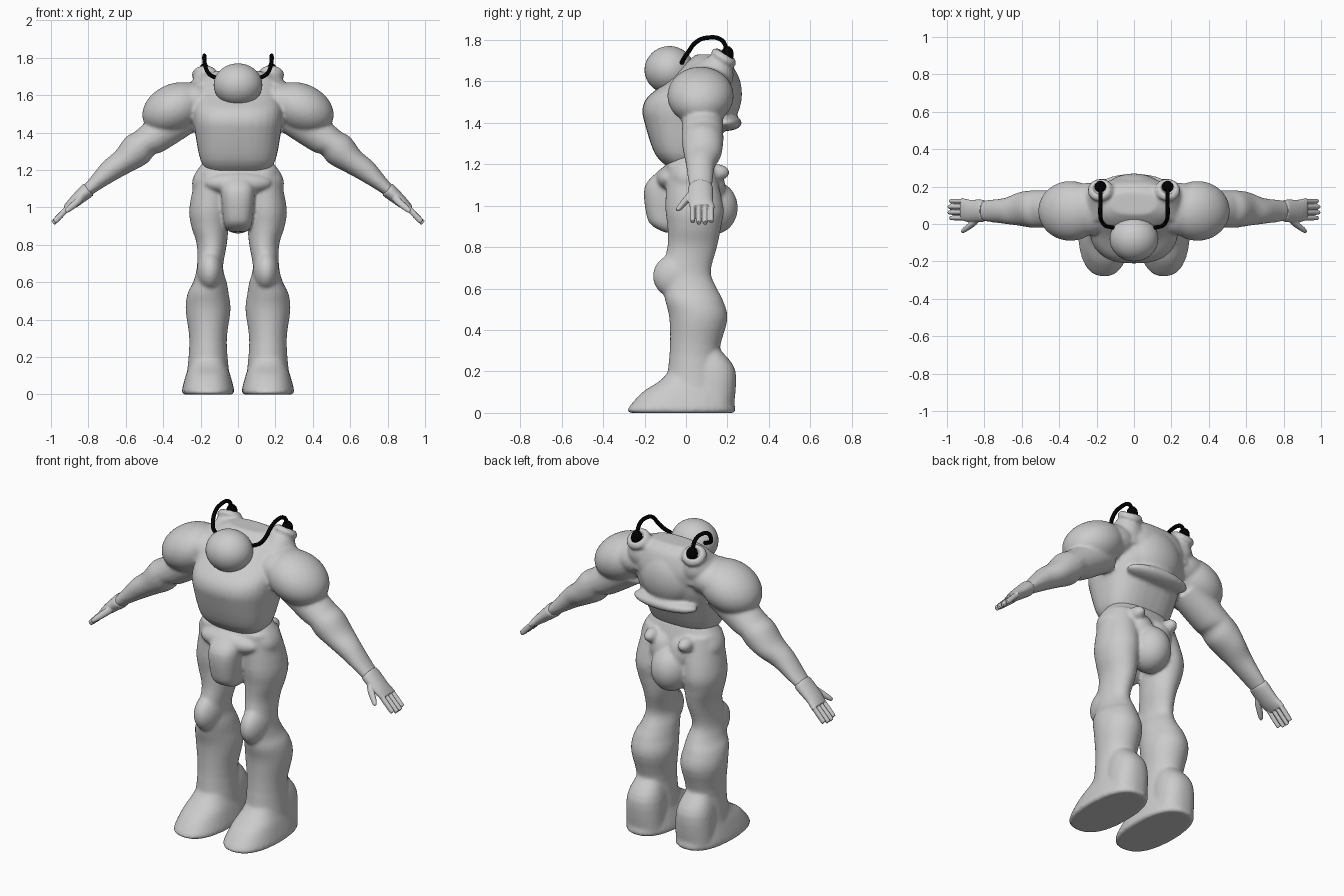
import bpy
import bmesh
import math
from mathutils import Matrix, Vector

cube = bpy.data.objects.get("Cube")
if cube:
    bpy.data.objects.remove(cube)


def make_material(name, value):
    material = bpy.data.materials.new(name)
    material.use_nodes = True
    colour = (value, value, value, 1)
    material.diffuse_color = colour
    shader = material.node_tree.nodes["Principled BSDF"]
    shader.inputs["Base Color"].default_value = colour
    return material


GREY = make_material("light grey", 0.6)
BLACK = make_material("black", 0)
SIDES = {"left": Matrix(), "right": Matrix.Scale(-1, 4, (1, 0, 0))}


def catmull(before, start, end, after, t):
    """Point on the smooth curve between two neighbouring rings."""
    blend = []
    for p, q, r, s in zip(before, start, end, after):
        slope_in, slope_out = (r - p) / 2, (s - q) / 2
        bend = 3 * (r - q) - 2 * slope_in - slope_out
        twist = 2 * (q - r) + slope_in + slope_out
        blend.append(q + t * (slope_in + t * (bend + t * twist)))
    return blend


def superellipse(angle, power):
    cosine, sine = math.cos(angle), math.sin(angle)
    return (math.copysign(abs(cosine) ** (2 / power), cosine),
            math.copysign(abs(sine) ** (2 / power), sine))


def loft(bm, rings, matrix=Matrix(), power=2, steps=4, sides=32):
    """Skin smooth rings given as (height, centre x, centre y, radius x, radius y)."""
    last = len(rings) - 1
    dense = [catmull(rings[max(i - 1, 0)], rings[i], rings[i + 1], rings[min(i + 2, last)], k / steps)
             for i in range(last) for k in range(steps)] + [rings[last]]
    outline = [superellipse(math.tau * k / sides, power) for k in range(sides)]
    loops = [[bm.verts.new(matrix @ Vector((cx + rx * u, cy + ry * v, z))) for u, v in outline]
             for z, cx, cy, rx, ry in dense]
    for lower, upper in zip(loops, loops[1:]):
        for k in range(sides):
            bm.faces.new((lower[k - 1], lower[k], upper[k], upper[k - 1]))
    bm.faces.new(loops[0][::-1])
    bm.faces.new(loops[-1])


def blob(bm, centre, radii, side=Matrix(), tilt=0):
    """Ellipsoid, tilted in degrees about the y axis."""
    matrix = side @ Matrix.Translation(centre) @ Matrix.Rotation(math.radians(tilt), 4, "Y")
    bmesh.ops.create_uvsphere(bm, u_segments=40, v_segments=24, radius=1,
                              matrix=matrix @ Matrix.Diagonal((*radii, 1)))


def finish(bm, name, material, voxel=0, smooth=0):
    """Turn the parts into one object, optionally fused into a single soft skin."""
    bmesh.ops.recalc_face_normals(bm, faces=bm.faces)
    mesh = bpy.data.meshes.new(name)
    bm.to_mesh(mesh)
    bm.free()
    mesh.materials.append(material)
    mesh.shade_smooth()
    obj = bpy.data.objects.new(name, mesh)
    bpy.context.collection.objects.link(obj)
    if voxel:
        fuse = obj.modifiers.new("fuse", "REMESH")
        fuse.mode = "VOXEL"
        fuse.voxel_size = voxel
        fuse.use_smooth_shade = True
        soften = obj.modifiers.new("soften", "SMOOTH")
        soften.factor = 0.5
        soften.iterations = smooth


# Arm frame: local z runs down the arm, local x points to its underside
ARM = Matrix.Translation((.4, .08, 1.43)) @ Matrix.Rotation(math.radians(131), 4, "Y")
# Port frame: local z points up, back and slightly outward
port_direction = Vector((.1, .5, .8))
PORT = Matrix.Translation((.18, .18, 1.71)) @ port_direction.to_track_quat("Z", "Y").to_matrix().to_4x4()

# Torso, its front falling back behind the head
bm = bmesh.new()
loft(bm, [(1.18, 0, 0, .15, .08), (1.25, 0, -.01, .2, .14), (1.4, 0, 0, .23, .2),
          (1.47, 0, .01, .24, .22), (1.53, 0, .03, .24, .21), (1.6, 0, .08, .23, .17),
          (1.69, 0, .11, .2, .11), (1.73, 0, .11, .12, .06)], power=2.6)
# Back shell with its lower lip
blob(bm, centre=(0, .19, 1.4), radii=(.2, .08, .04))
blob(bm, centre=(0, .16, 1.54), radii=(.17, .11, .16))
for side in SIDES.values():
    # Shoulder, collar muscle and port mound
    blob(bm, (.34, .07, 1.53), (.18, .16, .13), side, tilt=25)
    blob(bm, (.24, .08, 1.57), (.15, .14, .1), side)
    blob(bm, (.17, .14, 1.63), (.09, .09, .09), side)
    # Arm
    loft(bm, [(-.12, .03, 0, .1, .1), (.08, .01, 0, .09, .1), (.13, 0, 0, .08, .1),
              (.19, 0, 0, .09, .1), (.28, 0, 0, .07, .09), (.37, -.01, -.01, .06, .07),
              (.48, -.01, -.01, .04, .06), (.56, -.01, -.01, .03, .05)], side @ ARM)
    # Hollow flared port
    loft(bm, [(z, 0, 0, r, r) for z, r in
              ((-.12, .12), (-.02, .06), (0, .07), (.02, .06), (.03, .04), (0, .03))], side @ PORT)
finish(bm, "torso_and_arms", GREY, voxel=.009, smooth=9)

# Hips
bm = bmesh.new()
loft(bm, [(.93, 0, .03, .1, .1), (1.08, 0, .03, .23, .13), (1.16, 0, .02, .24, .13),
          (1.25, 0, .02, .18, .1)], power=2.4)
# Front plate and belt flap
loft(bm, [(.87, 0, -.06, .05, .04), (.9, 0, -.08, .07, .08), (.95, 0, -.09, .08, .1),
          (1.09, 0, -.1, .09, .1), (1.17, 0, -.06, .07, .07)], power=2.5)
blob(bm, centre=(0, -.08, 1.13), radii=(.18, .07, .06))
# Rear pod
blob(bm, centre=(0, .13, .99), radii=(.11, .12, .13))
for side in SIDES.values():
    # Rear pod shoulder and nub
    blob(bm, (.06, .11, 1.09), (.08, .08, .1), side)
    blob(bm, (.11, .15, 1.16), (.04, .06, .04), side)
    # Leg
    loft(bm, [(1.2, .13, .02, .09, .11), (1, .15, .04, .11, .14), (.9, .15, .04, .1, .13),
              (.8, .14, .03, .08, .12), (.68, .15, 0, .07, .12), (.6, .15, .02, .09, .13),
              (.54, .16, .04, .11, .14), (.45, .16, .06, .12, .14), (.28, .16, .04, .1, .12),
              (.05, .16, .04, .12, .15)], side)
    # Knee
    blob(bm, (.15, -.04, .66), (.07, .12, .11), side)
    # Boot toe and sole
    loft(bm, [(0, .16, -.02, .13, .25), (.02, .16, -.02, .14, .26), (.1, .16, 0, .12, .21),
              (.16, .16, .03, .1, .15), (.24, .16, .04, .08, .09)], side, power=2.4)
    # Boot heel
    loft(bm, [(.02, .16, .13, .11, .1), (.2, .16, .13, .1, .11), (.3, .16, .1, .07, .07)],
         side, power=2.3)
finish(bm, "hips_and_legs", GREY, voxel=.009, smooth=9)

# Hands
for label, side in SIDES.items():
    bm = bmesh.new()
    hand = side @ ARM
    # Cuff and palm
    loft(bm, [(.52, -.01, -.01, .04, .05), (.54, -.01, -.01, .04, .06), (.63, -.01, -.01, .03, .06),
              (.68, -.01, 0, .02, .06)], hand)
    # Four fingers, the middle pair longer
    for k in range(4):
        y = .03 * (k - 1.6)
        tip = .78 if k in (1, 2) else .77
        loft(bm, [(.65, -.01, y, .015, .012), (tip - .01, 0, y, .015, .012),
                  (tip, 0, y, .008, .006)], hand, sides=16)
    # Thumb
    loft(bm, [(.56, -.01, -.04, .02, .02), (.6, 0, -.07, .02, .02), (.67, 0, -.11, .015, .015),
              (.69, 0, -.12, .007, .007)], hand, sides=16)
    finish(bm, label + "_hand", GREY, voxel=.0033, smooth=2)

# Head dome
bm = bmesh.new()
blob(bm, centre=(0, -.08, 1.655), radii=(.13, .12, .115))
finish(bm, "head", GREY)

# Black plugs and hoses
for label, side in SIDES.items():
    bm = bmesh.new()
    blob(bm, (.18, .2, 1.73), (.03, .03, .04), side)
    finish(bm, label + "_plug", BLACK)
    curve = bpy.data.curves.new(label + "_hose", "CURVE")
    curve.dimensions = "3D"
    curve.bevel_depth = 0.011
    curve.bevel_resolution = 3
    curve.use_fill_caps = True
    path = [(.18, .2, 1.75), (.18, .17, 1.8), (.18, .1, 1.81), (.18, .05, 1.79),
            (.17, .01, 1.74), (.15, -.01, 1.71), (.11, -.02, 1.69)]
    spline = curve.splines.new("BEZIER")
    spline.bezier_points.add(len(path) - 1)
    for point, position in zip(spline.bezier_points, path):
        point.co = side @ Vector(position)
        point.handle_left_type = point.handle_right_type = "AUTO"
    curve.materials.append(BLACK)
    hose = bpy.data.objects.new(label + "_hose", curve)
    bpy.context.collection.objects.link(hose)
